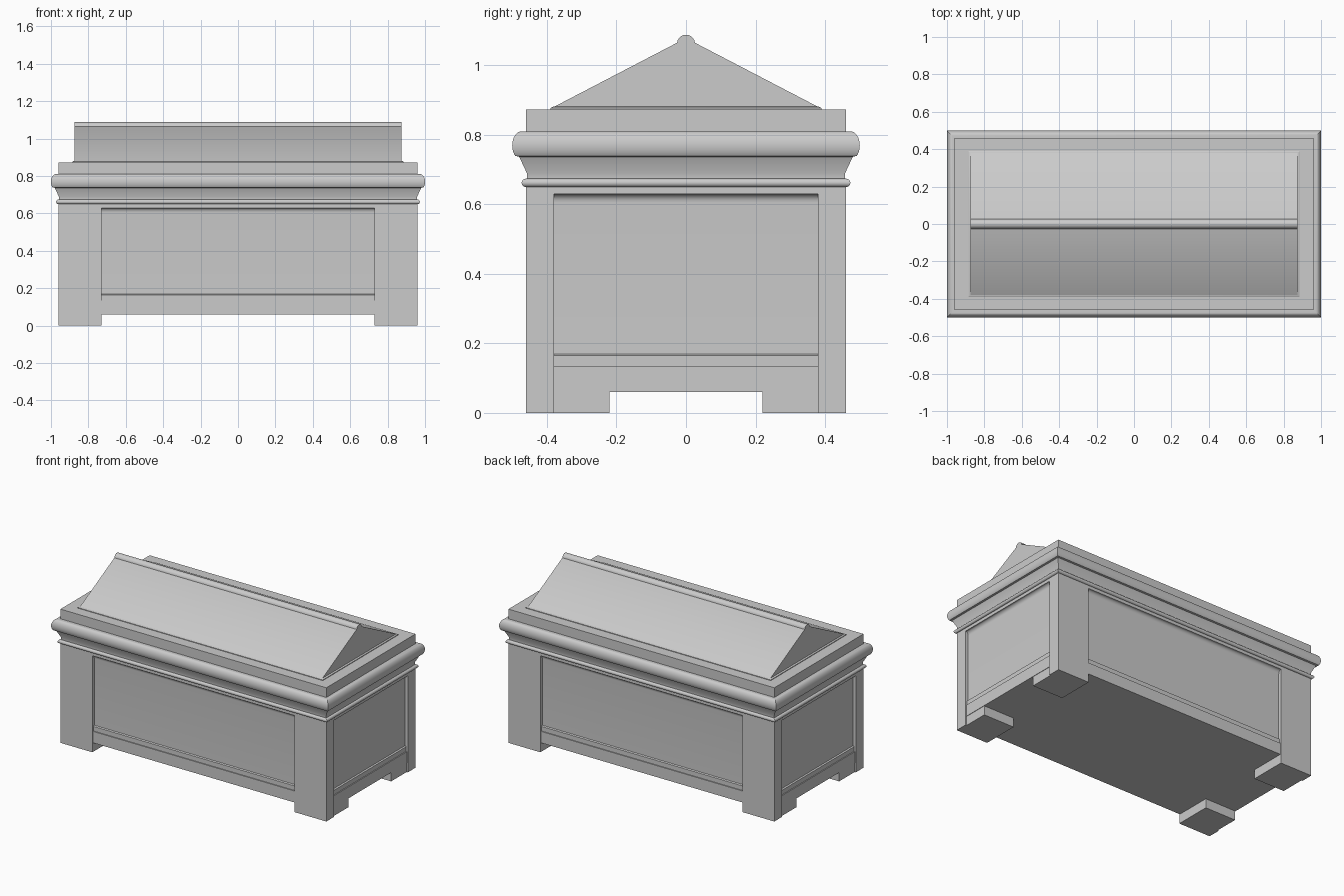
import bpy, bmesh, math

if "Cube" in bpy.data.objects:
    bpy.data.objects.remove(bpy.data.objects["Cube"])

HX, HY = 0.96, 0.46  # half size of the main block


def finish(name, bm):
    bmesh.ops.recalc_face_normals(bm, faces=bm.faces)
    me = bpy.data.meshes.new(name)
    bm.to_mesh(me)
    bm.free()
    me.shade_smooth()
    me.set_sharp_from_angle(angle=math.radians(30))
    ob = bpy.data.objects.new(name, me)
    bpy.context.collection.objects.link(ob)
    return ob


def ring_loft(name, profile, hx=HX, hy=HY):
    """Sweep a profile of (outward offset, z) around a rectangle, mitred and capped."""
    bm = bmesh.new()
    rings = [[bm.verts.new((sx * (hx + d), sy * (hy + d), z))
              for sx, sy in ((-1, -1), (1, -1), (1, 1), (-1, 1))] for d, z in profile]
    for a, b in zip(rings, rings[1:]):
        for i in range(4):
            j = (i + 1) % 4
            bm.faces.new((a[i], a[j], b[j], b[i]))
    bm.faces.new(rings[0][::-1])
    bm.faces.new(rings[-1])
    return finish(name, bm)


def extrude_x(name, outline, hx):
    """Extrude a (y, z) outline along x."""
    bm = bmesh.new()
    face = bm.faces.new([bm.verts.new((-hx, y, z)) for y, z in outline])
    out = bmesh.ops.extrude_face_region(bm, geom=[face])
    for v in out["geom"]:
        if isinstance(v, bmesh.types.BMVert):
            v.co.x = hx
    # extrusion consumes no source face here, so both ends stay capped
    return finish(name, bm)


def corner_boxes(name, x0, x1, y0, y1, z0, z1):
    """The same box in all four corners."""
    bm = bmesh.new()
    for sx in (-1, 1):
        for sy in (-1, 1):
            vs = bmesh.ops.create_cube(bm, size=1)["verts"]
            for v in vs:
                v.co = (sx * (x0 + (v.co.x + 0.5) * (x1 - x0)),
                        sy * (y0 + (v.co.y + 0.5) * (y1 - y0)),
                        z0 + (v.co.z + 0.5) * (z1 - z0))
    return finish(name, bm)


def arc(cd, cz, rd, rz, a0, a1, n):
    return [(cd + rd * math.cos(math.radians(a0 + (a1 - a0) * i / n)),
             cz + rz * math.sin(math.radians(a0 + (a1 - a0) * i / n))) for i in range(n + 1)]


# Body: plinth, stepped strip, recessed panels, cove under the top rail
cove = arc(0.0, 0.605, 0.02, 0.025, 180, 90, 6)
ring_loft("body", [(-0.005, 0.06), (-0.005, 0.135), (-0.011, 0.135), (-0.011, 0.165),
                   (-0.02, 0.169)] + cove + [(0, 0.65)])

# Corner posts and the feet behind them
corner_boxes("corner_posts", 0.73, HX, 0.38, HY, 0, 0.63)
corner_boxes("feet", 0.73, HX - 0.008, 0.22, HY - 0.008, 0, 0.065)

# Bead below the cornice
ring_loft("bead", [(-0.005, 0.65)] + arc(0.0, 0.662, 0.013, 0.012, -90, 90, 10) + [(-0.005, 0.674)])

# Cornice: fillet, flare, rounded roll and the lid block above it
roll = arc(0.014, 0.7695, 0.026, 0.0405, -48, 90, 14)
ring_loft("cornice", [(-0.002, 0.672), (-0.002, 0.69), (0.02, 0.737)] + roll +
          [(0, 0.81), (0, 0.873)])

# Gabled lid on a thin base, with a rounded ridge
ring_loft("lid_base", [(0, 0.87), (0, 0.877), (-0.007, 0.881)], 0.885, 0.39)
extrude_x("gable_lid", [(-0.385, 0.878), (0.385, 0.878), (0.02, 1.068), (-0.02, 1.068)], 0.875)
extrude_x("ridge_roll", arc(0, 1.062, 0.026, 0.026, -20, 200, 16), 0.875)
